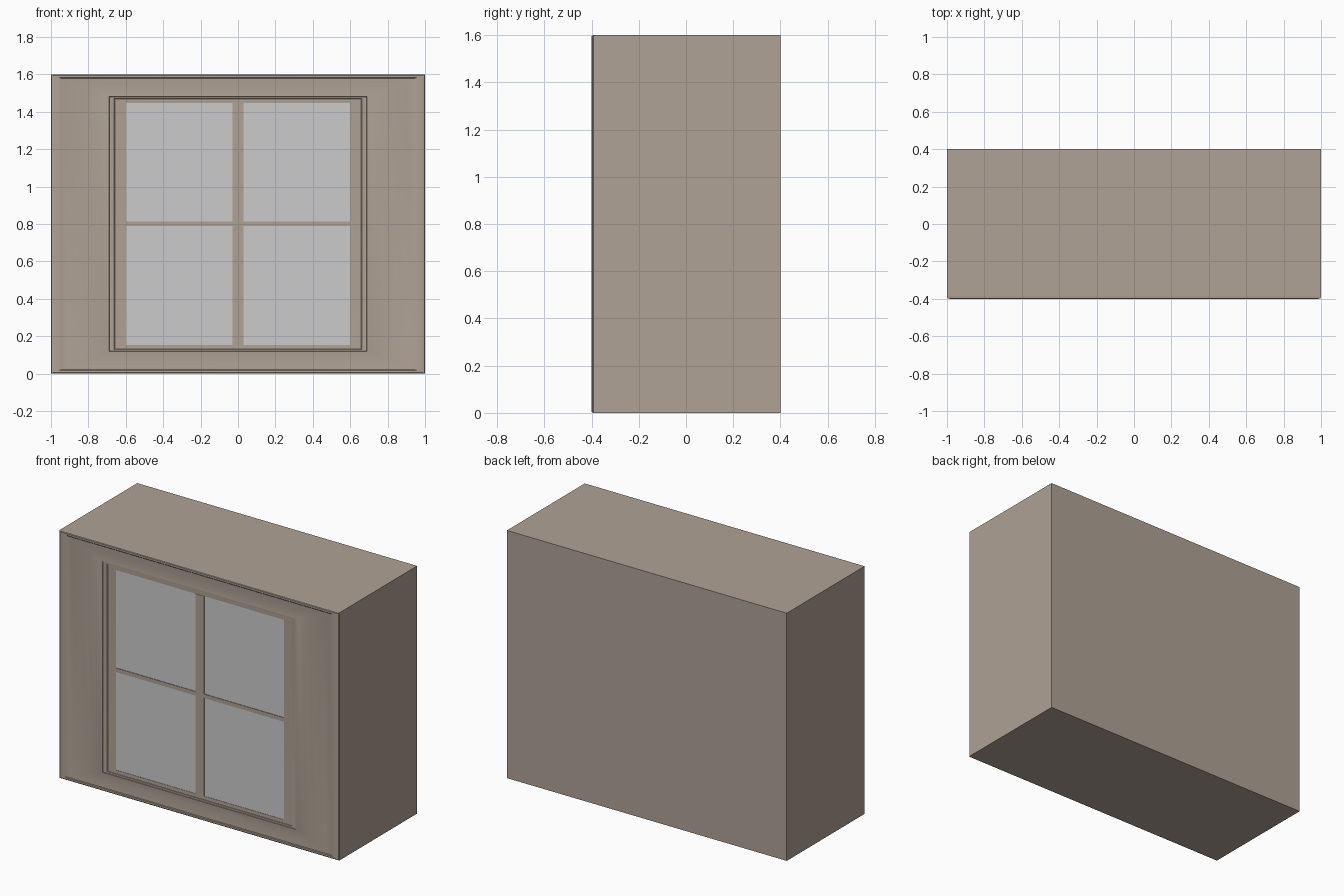
import bpy, bmesh, math

if "Cube" in bpy.data.objects:
    bpy.data.objects.remove(bpy.data.objects["Cube"])

W, D, H = 2.0, 0.8, 1.6          # overall size
BACK = -0.384                    # front of the solid body behind the trim


def material(name, rgb):
    m = bpy.data.materials.new(name)
    m.diffuse_color = (*rgb, 1)
    m.use_nodes = True
    m.node_tree.nodes["Principled BSDF"].inputs["Base Color"].default_value = m.diffuse_color
    return m


wood = material("brown_paint", (0.43, 0.36, 0.30))


def box(name, x, y, z, mat=None):
    """Axis-aligned box from (min, max) ranges."""
    bm = bmesh.new()
    bmesh.ops.create_cube(bm, size=1)
    for v in bm.verts:
        v.co = [r[0] + (c + 0.5) * (r[1] - r[0]) for c, r in zip(v.co, (x, y, z))]
    return finish(name, bm, mat)


def finish(name, bm, mat):
    me = bpy.data.meshes.new(name)
    bm.to_mesh(me)
    bm.free()
    ob = bpy.data.objects.new(name, me)
    bpy.context.collection.objects.link(ob)
    if mat:
        me.materials.append(mat)
    return ob


# Solid wall block
box("wall_block", (-1, 1), (BACK, 0.4), (0, H), wood)

# Moulded trim: (inset from the side, y); insets shrink on top and bottom
profile = [(0, BACK), (0, -0.392), (0.004, -0.397), (0.015, -0.4), (0.045, -0.4),
           (0.055, -0.397), (0.09, -0.3955), (0.14, -0.394), (0.2, -0.3935),
           (0.25, -0.3945), (0.29, -0.397), (0.31, -0.3975), (0.312, -0.393),
           (0.338, -0.392), (0.342, -0.389), (0.4, -0.388), (0.4, BACK)]
RATIO = 0.385
bm = bmesh.new()
rings = []
for inset, y in profile:
    x, z = W / 2 - inset, H / 2 - inset * RATIO
    rings.append([bm.verts.new((sx * x, y, H / 2 + sz * z))
                  for sx, sz in ((-1, -1), (1, -1), (1, 1), (-1, 1))])
for a, b in zip(rings, rings[1:]):
    for i in range(4):
        j = (i + 1) % 4
        bm.faces.new((a[i], a[j], b[j], b[i]))
bmesh.ops.recalc_face_normals(bm, faces=bm.faces)
trim = finish("window_trim", bm, wood)
bpy.context.view_layer.objects.active = trim
trim.select_set(True)
bpy.ops.object.shade_smooth_by_angle(angle=math.radians(30))

# Glass pane and glazing bars
gz = (0.4 * RATIO, H - 0.4 * RATIO)
box("glass_pane", (-0.6, 0.6), (-0.386, -0.37), gz)
box("vertical_bar", (-0.03, 0.03), (-0.39, -0.375), gz, wood)
box("horizontal_bar", (-0.6, 0.6), (-0.3895, -0.375), (0.788, 0.814), wood)
